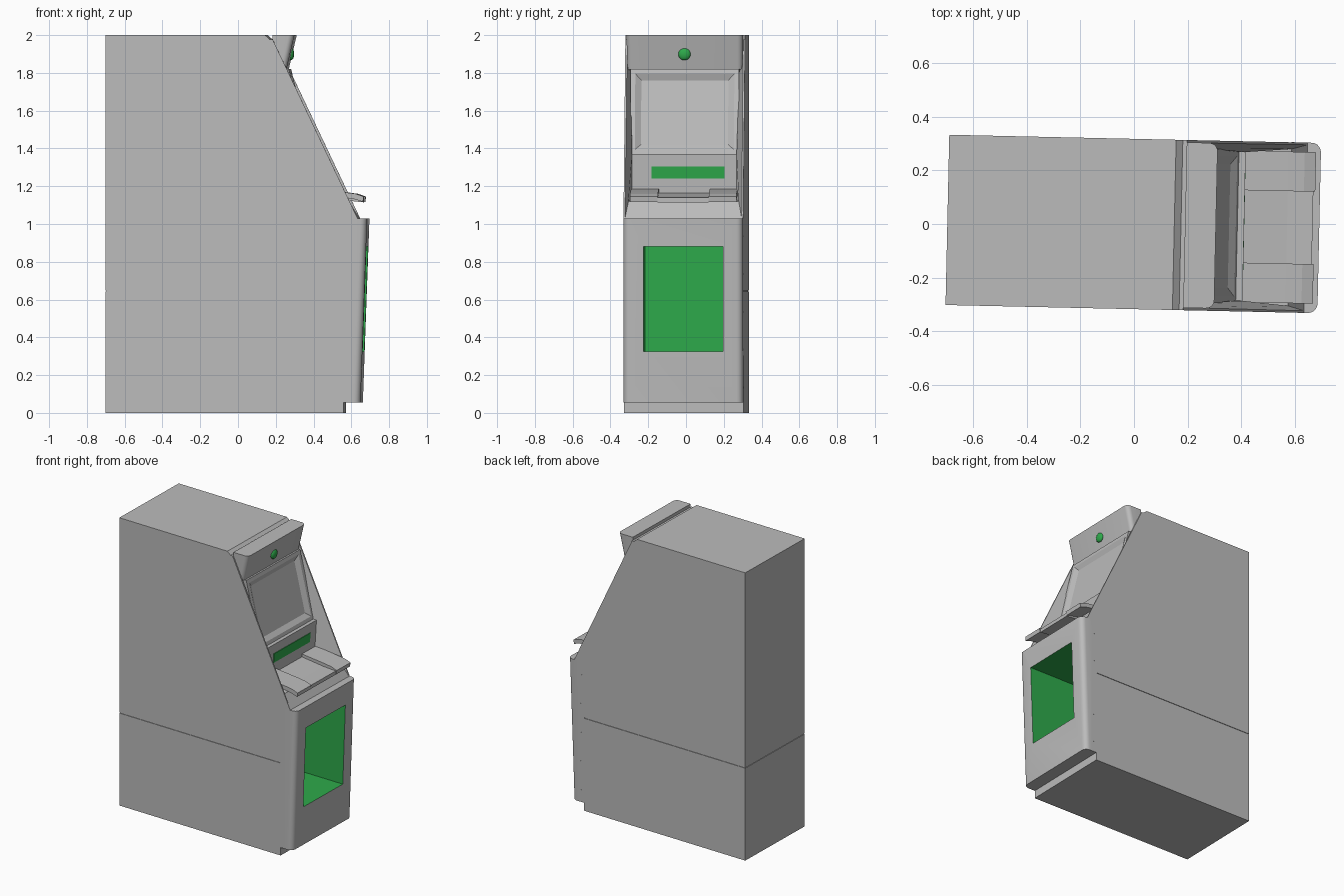
import bpy, bmesh, math
from mathutils import Vector

if "Cube" in bpy.data.objects:
    bpy.data.objects.remove(bpy.data.objects["Cube"])

W = 0.317  # half width of the cabinet


def material(name, rgb):
    m = bpy.data.materials.new(name)
    m.diffuse_color = (*rgb, 1)
    m.use_nodes = True
    m.node_tree.nodes["Principled BSDF"].inputs["Base Color"].default_value = m.diffuse_color
    return m


GREY = material("light_grey", (0.5, 0.5, 0.5))
GREEN = material("green", (0.027, 0.40, 0.07))
parts = []


def finish(name, bm, mat=GREY, smooth=False):
    bmesh.ops.recalc_face_normals(bm, faces=bm.faces)
    me = bpy.data.meshes.new(name)
    bm.to_mesh(me)
    bm.free()
    ob = bpy.data.objects.new(name, me)
    bpy.context.collection.objects.link(ob)
    me.materials.append(mat)
    parts.append(ob)
    if smooth:
        bpy.ops.object.select_all(action='DESELECT')
        ob.select_set(True)
        bpy.context.view_layer.objects.active = ob
        bpy.ops.object.shade_smooth_by_angle(angle=math.radians(35))
    return ob


def prism(name, pts, y0, y1, mat=GREY, round_x=None, radius=0.03):
    """Extrude an (x, z) side profile from y0 to y1; y1 may be one value per point.
    Upright edges in front of round_x are rounded."""
    ys = y1 if isinstance(y1, list) else [y1] * len(pts)
    bm = bmesh.new()
    a = [bm.verts.new((x, y0, z)) for x, z in pts]
    b = [bm.verts.new((x, y, z)) for (x, z), y in zip(pts, ys)]
    bm.faces.new(a)
    bm.faces.new(b[::-1])
    n = len(pts)
    for i in range(n):
        j = (i + 1) % n
        bm.faces.new((a[i], b[i], b[j], a[j]))
    if round_x is not None:
        edges = []
        for e in bm.edges:
            p, q = (v.co for v in e.verts)
            if abs(p.z - q.z) > 0.1 and (p.x + q.x) / 2 > round_x:
                edges.append(e)
        bmesh.ops.bevel(bm, geom=edges, offset=radius, segments=5,
                        profile=0.5, affect='EDGES')
    return finish(name, bm, mat, round_x is not None)


def box(name, x0, x1, y0, y1, z0, z1, mat=GREY):
    return prism(name, [(x0, z0), (x1, z0), (x1, z1), (x0, z1)], y0, y1, mat)


def cut(ob, cutter):
    m = ob.modifiers.new("cut", 'BOOLEAN')
    m.operation = 'DIFFERENCE'
    m.solver = 'EXACT'
    m.object = cutter
    bpy.context.view_layer.objects.active = ob
    bpy.ops.object.modifier_apply(modifier=m.name)


# Cabinet core with the niche outline at the front
niche = [(0.19, 1.978), (0.19, 1.80), (0.25, 1.80), (0.35, 1.37),
         (0.41, 1.37), (0.395, 1.13), (0.58, 1.12), (0.64, 1.03)]
core = prism("cabinet", [(-0.695, 0), (0.565, 0), (0.565, 0.055), (0.60, 0.055),
                         (0.60, 1.03)] + niche[::-1] +
             [(0.175, 1.978), (0.15, 2.0), (-0.695, 2.0)], -W, W)

# Tapered cheeks on both sides of the niche
taper = [0.01, 0.03, 0.03, 0.04, 0.04, 0.04, 0.025, 0.008]
for side, s in (("left", -1), ("right", 1)):
    prism(side + "_cheek", niche, s * W, [s * (W - t) for t in taper])

# Lower front door with rounded corners
door = prism("front_door", [(0.60, 0.055), (0.655, 0.055), (0.69, 1.03), (0.60, 1.03)],
             -W, W, round_x=0.63, radius=0.035)

# Green compartment cut through door and cabinet
cutters = [box("compartment_cutter", 0.15, 0.8, -0.21, 0.21, 0.325, 0.88)]
for ob in (core, door):
    cut(ob, cutters[0])
    ob.data.materials.clear()
    ob.data.materials.append(GREY)
    ob.data.materials.append(GREEN)
    for f in ob.data.polygons:
        c = f.center
        inside = abs(c.y) < 0.2115 and 0.32 < c.z < 0.885 and c.x > 0.14
        f.material_index = int(inside and (c.x < 0.5 or abs(f.normal.x) < 0.3))

# Narrow seam round the sides and back
for i, (x0, x1, y0, y1) in enumerate([(-0.7, 0.56, -0.4, 0.004 - W),
                                      (-0.7, 0.56, W - 0.004, 0.4),
                                      (-0.8, -0.691, -0.4, 0.4)]):
    c = box("seam_cutter_%d" % i, x0, x1, y0, y1, 0.642, 0.648)
    cut(core, c)
    cutters.append(c)
for c in cutters:
    parts.remove(c)
    bpy.data.objects.remove(c)

# Header with camera dome
prism("header", [(0.19, 1.80), (0.263, 1.82), (0.305, 2.0), (0.19, 2.0)],
      -0.308, 0.308, round_x=0.25, radius=0.03)
bm = bmesh.new()
bmesh.ops.create_uvsphere(bm, u_segments=20, v_segments=12, radius=0.033)
bmesh.ops.scale(bm, vec=(0.5, 1, 1), verts=bm.verts)
bmesh.ops.translate(bm, vec=(0.281, -0.002, 1.90), verts=bm.verts)
finish("camera_dome", bm, GREEN, True)

# Screen panel with a sloping bezel
bm = bmesh.new()
low, high = Vector((0.385, 0, 1.37)), Vector((0.275, 0, 1.82))
back = Vector((-0.035, 0, 0))
front = [bm.verts.new(p + Vector((0, y, 0))) for p, y in
         ((low, -0.287), (low, 0.287), (high, 0.287), (high, -0.287))]
rear = [bm.verts.new(v.co + back) for v in front]
face = bm.faces.new(front)
bm.faces.new(rear[::-1])
for i in range(4):
    j = (i + 1) % 4
    bm.faces.new((front[i], rear[i], rear[j], front[j]))
bmesh.ops.recalc_face_normals(bm, faces=bm.faces)
bmesh.ops.inset_region(bm, faces=[face], thickness=0.035, depth=0)
bmesh.ops.inset_region(bm, faces=[face], thickness=0.045, depth=-0.018)
finish("screen_panel", bm)

# Green slot on the overhanging face under the screen
prism("slot", [(0.397, 1.24), (0.4055, 1.24), (0.4105, 1.305), (0.400, 1.305)],
      -0.173, 0.214, GREEN)

# Tray: low centre panel and raised hand rests
prism("tray_centre", [(0.40, 1.14), (0.57, 1.125), (0.665, 1.115), (0.665, 1.14),
                      (0.57, 1.145), (0.40, 1.165)], -0.135, 0.135)
for side, s in (("left", -1), ("right", 1)):
    prism(side + "_hand_rest", [(0.40, 1.15), (0.57, 1.14), (0.63, 1.13), (0.668, 1.117),
                                (0.672, 1.145), (0.63, 1.16), (0.57, 1.168),
                                (0.40, 1.185)], s * 0.135, s * 0.282)

# Small hinge pins on one side of the door
for i in range(5):
    z = 0.13 + 0.2 * i
    box("hinge_pin_%d" % i, 0.58, 0.59, W - 0.005, W + 0.002, z, z + 0.01)

# The whole machine stands turned very slightly
for ob in parts:
    ob.rotation_euler.z = -0.022
